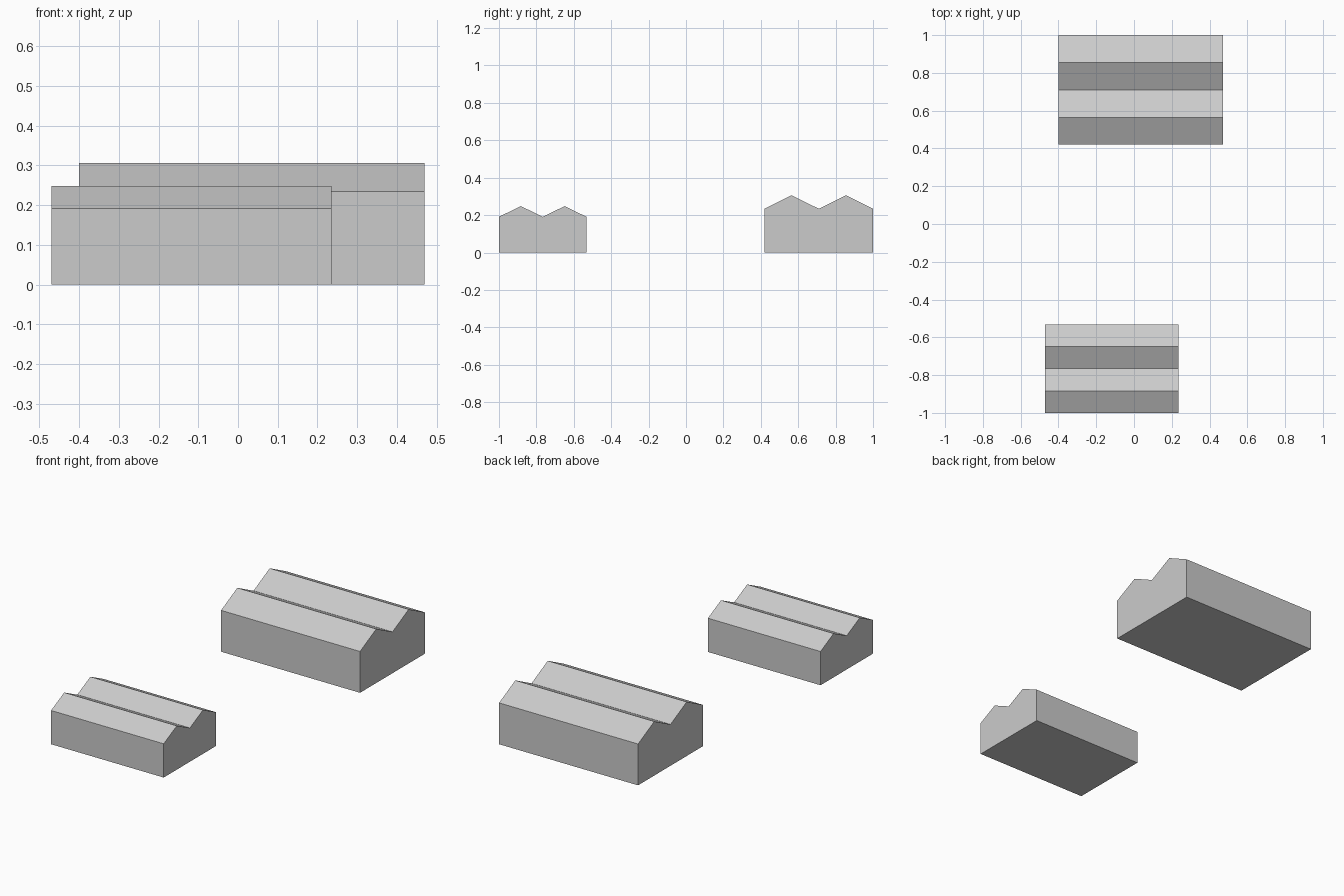
import bpy
import bmesh

if "Cube" in bpy.data.objects:
    bpy.data.objects.remove(bpy.data.objects["Cube"], do_unlink=True)

grey = bpy.data.materials.new("light_grey")
grey.use_nodes = True
colour = (0.6, 0.6, 0.6, 1)
grey.diffuse_color = colour
grey.node_tree.nodes["Principled BSDF"].inputs["Base Color"].default_value = colour


def twin_gable_building(name, x0, x1, y0, y1, eave, ridge):
    """Extrude a double-gabled end wall along x into a closed building."""
    # End wall outline: floor, then a zigzag roofline of two gables
    step = (y1 - y0) / 4
    outline = [(y0, 0), (y1, 0)]
    for i in range(4, -1, -1):
        outline.append((y0 + i * step, ridge if i % 2 else eave))

    bm = bmesh.new()
    wall = bm.faces.new([bm.verts.new((x0, y, z)) for y, z in outline])
    result = bmesh.ops.extrude_face_region(bm, geom=[wall], use_keep_orig=True)
    moved = [v for v in result["geom"] if isinstance(v, bmesh.types.BMVert)]
    bmesh.ops.translate(bm, verts=moved, vec=(x1 - x0, 0, 0))
    bmesh.ops.recalc_face_normals(bm, faces=bm.faces)

    mesh = bpy.data.meshes.new(name)
    bm.to_mesh(mesh)
    bm.free()
    mesh.materials.append(grey)
    building = bpy.data.objects.new(name, mesh)
    bpy.context.collection.objects.link(building)


# Small building at the front, large one at the back
twin_gable_building("small_building", -0.47, 0.235, -1, -0.532, 0.191, 0.248)
twin_gable_building("large_building", -0.40, 0.47, 0.42, 1, 0.234, 0.306)
